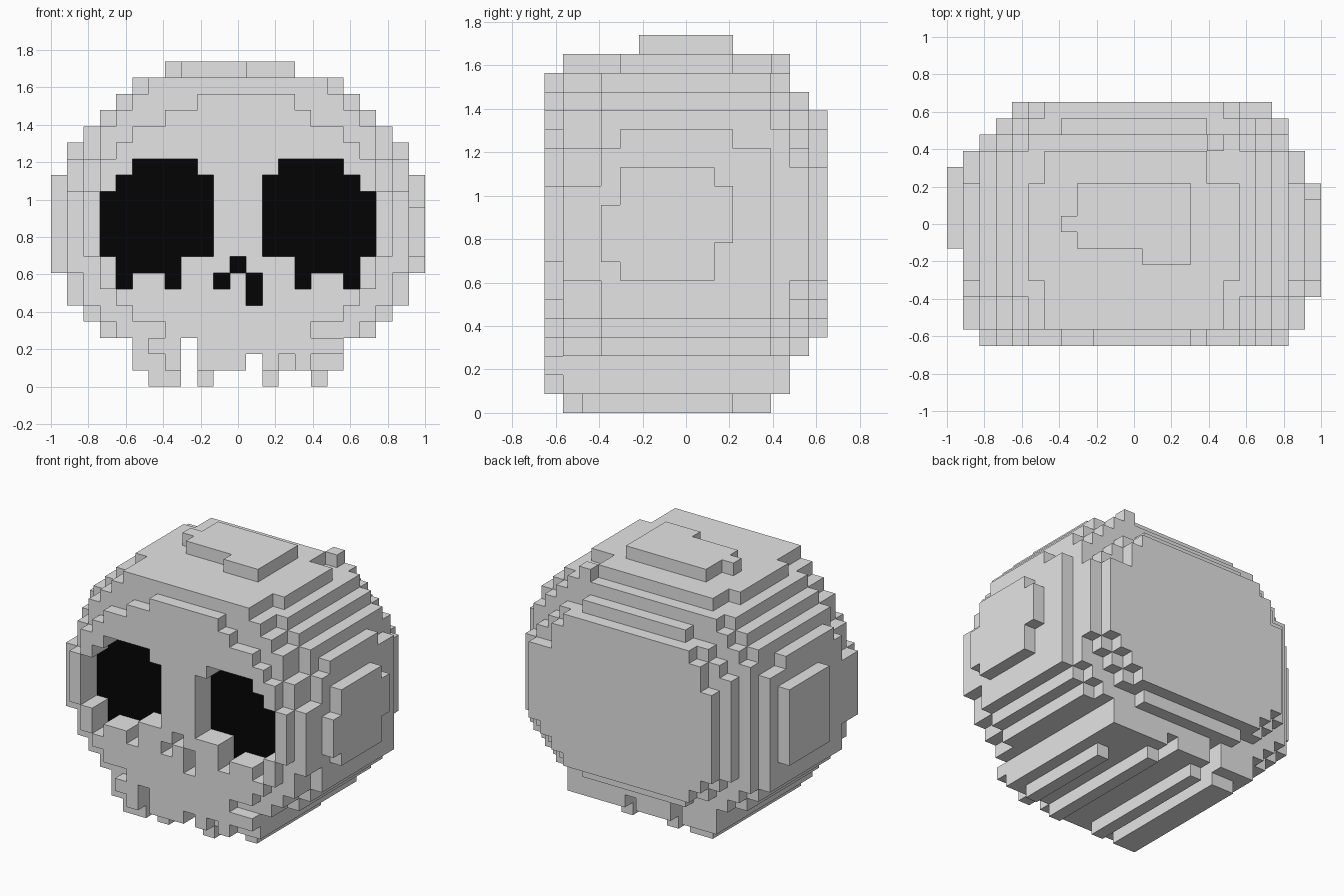
import bpy
import bmesh
from mathutils import Vector

if "Cube" in bpy.data.objects:
    bpy.data.objects.remove(bpy.data.objects["Cube"], do_unlink=True)

WIDE, DEEP = 23, 15          # size in blocks
UNIT = 2 / WIDE
ORIGIN = Vector((WIDE / 2, DEEP / 2, 0))


def make_material(name, value):
    mat = bpy.data.materials.new(name)
    mat.use_nodes = True
    colour = (value, value, value, 1)
    mat.diffuse_color = colour
    mat.node_tree.nodes["Principled BSDF"].inputs["Base Color"].default_value = colour
    return mat


bone = make_material("pale bone grey", 0.78)
dark = make_material("socket black", 0.0012)


def box(x0, x1, y0, y1, z0, z1):
    """All block cells inside a box."""
    return {(x, y, z) for x in range(x0, x1)
            for y in range(y0, y1) for z in range(z0, z1)}


def slab(y0, y1, *steps):
    """Stepped disc, symmetric in x: each step is inset, bottom, top."""
    cells = set()
    for inset, z0, z1 in steps:
        cells |= box(inset, WIDE - inset, y0, y1, z0, z1)
    return cells


def build(name, cells, hollow):
    """Skin the outside of the cells; the back wall of each hollow is dark."""
    mesh = bpy.data.meshes.new(name)
    mesh.materials.append(bone)
    mesh.materials.append(dark)
    bm = bmesh.new()
    corners = {}

    def corner(point):
        key = tuple(round(c) for c in point)
        if key not in corners:
            corners[key] = bm.verts.new((Vector(key) - ORIGIN) * UNIT)
        return corners[key]

    for cell in sorted(cells):
        middle = Vector(cell) + Vector((0.5, 0.5, 0.5))
        for axis in range(3):
            for sign in (-1, 1):
                n = Vector((0, 0, 0))
                n[axis] = sign
                beside = tuple(int(c) for c in Vector(cell) + n)
                if beside in cells:
                    continue
                u = Vector((n.y, n.z, n.x))
                v = n.cross(u)
                ring = [middle + (n + a + b) / 2
                        for a, b in ((-u, -v), (u, -v), (u, v), (-u, v))]
                face = bm.faces.new([corner(p) for p in ring])
                if beside in hollow and n.y < 0:
                    face.material_index = 1
    # Merge flat areas into single faces
    bmesh.ops.dissolve_limit(bm, angle_limit=0.01, verts=bm.verts[:],
                             edges=bm.edges[:], delimit={'MATERIAL'})
    bm.to_mesh(mesh)
    bm.free()
    obj = bpy.data.objects.new(name, mesh)
    bpy.context.scene.collection.objects.link(obj)
    return obj


# Rounded head, from the face to the back
head = slab(0, 1, (2, 8, 12), (3, 6, 14), (4, 5, 15), (5, 4, 16), (7, 3, 17))
head |= box(9, 15, 0, 1, 17, 18)
head |= slab(1, 3, (1, 7, 12), (2, 5, 14), (3, 4, 16), (4, 3, 17), (5, 3, 18))
head |= slab(3, 12, (1, 5, 14), (2, 4, 16), (3, 3, 17), (4, 3, 18))
head |= slab(4, 10, (1, 5, 15))
head |= slab(12, 13, (2, 5, 15), (3, 4, 16), (4, 3, 17), (5, 3, 18))
head |= slab(13, 14, (3, 6, 14), (4, 5, 15), (5, 4, 16), (7, 3, 17))
head |= slab(14, 15, (4, 6, 13), (5, 5, 15), (6, 4, 16))
head |= box(20, 21, 13, 14, 7, 13) | box(19, 20, 14, 15, 7, 13)

# Top plate, narrower at its front and back
head |= box(6, 17, 1, 4, 18, 19) | box(5, 18, 4, 10, 18, 19) | box(6, 16, 10, 12, 18, 19)

# Crown with its uneven edge, and a loose block behind it
head |= box(8, 15, 6, 10, 19, 20) | box(12, 15, 5, 6, 19, 20)
head |= box(7, 8, 7, 8, 19, 20) | box(16, 17, 12, 13, 18, 19)

# Cheek panels
head |= box(22, 23, 4, 9, 7, 13) | box(22, 23, 3, 4, 8, 11) | box(22, 23, 9, 10, 9, 12)
head |= box(0, 1, 6, 11, 7, 13)

# Jaw ridges, their worn front ends, and the teeth
for x0, x1 in ((5, 8), (9, 18)):
    head |= box(x0, x1, 1, 13, 2, 3)
for x0, x1 in ((5, 8), (9, 12), (13, 18)):
    head |= box(x0, x1, 1, 13, 1, 2)
head |= box(6, 8, 0, 1, 2, 3) | box(9, 18, 0, 1, 2, 3)
for x0, x1 in ((7, 8), (9, 12), (13, 14), (15, 16)):
    head |= box(x0, x1, 0, 1, 1, 2)
for x0, x1 in ((6, 8), (9, 10), (13, 14)):
    head |= box(x0, x1, 1, 12, 0, 1)
head |= box(16, 17, 2, 10, 0, 1)

# Eye sockets, mirrored, and the broken nose
hollow = set()
for x0, x1, z0, z1 in ((3, 10, 8, 12), (4, 10, 12, 13), (5, 9, 13, 14),
                       (4, 8, 7, 8), (4, 5, 6, 7), (7, 8, 6, 7)):
    hollow |= box(x0, x1, 0, 2, z0, z1)
    hollow |= box(WIDE - x1, WIDE - x0, 0, 2, z0, z1)
hollow |= box(11, 12, 0, 2, 7, 8) | box(10, 11, 0, 2, 6, 7) | box(12, 13, 0, 2, 5, 7)

build("skull", head - hollow, hollow)
